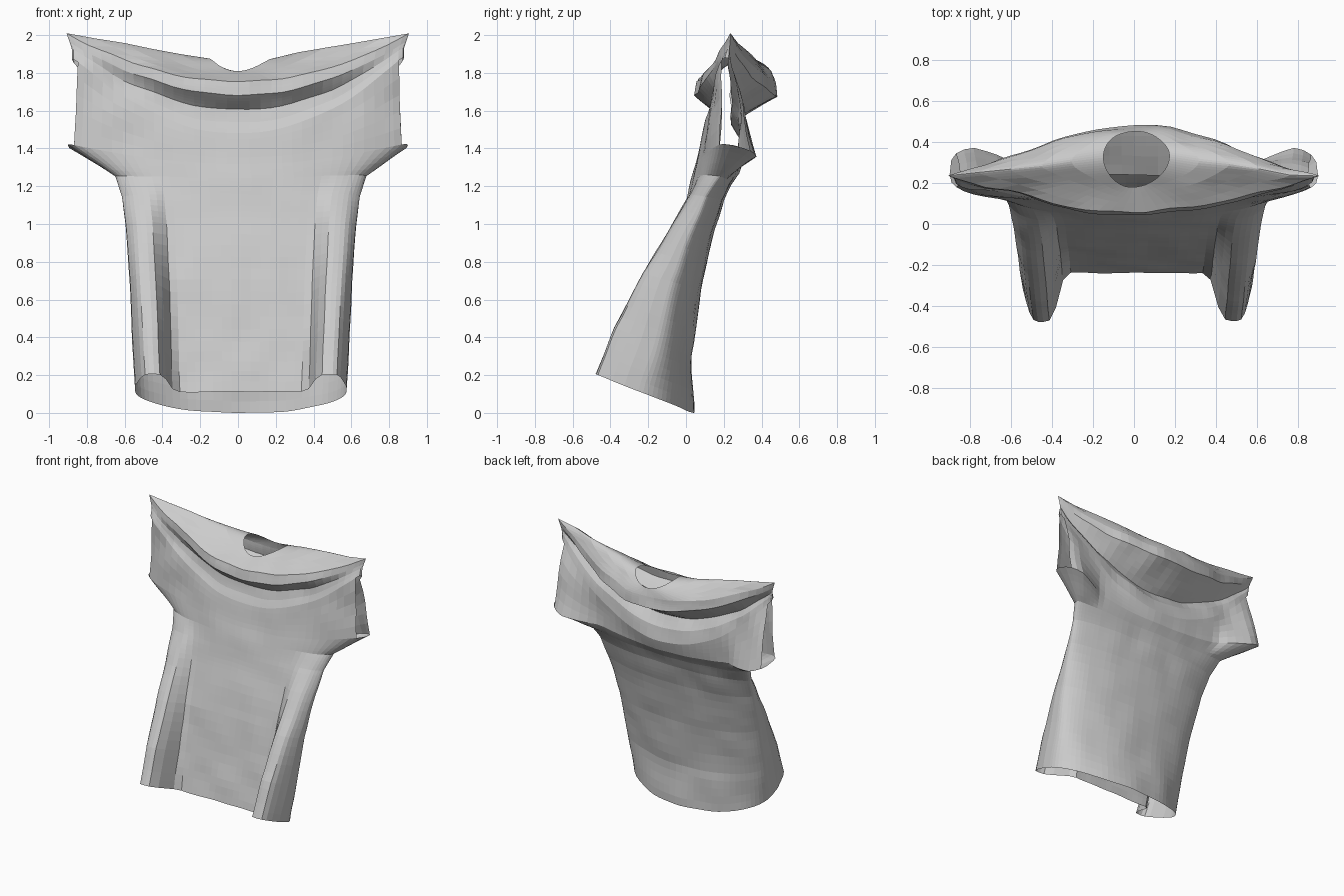
import bpy, bmesh, math
from mathutils import Vector, noise

if "Cube" in bpy.data.objects:
    bpy.data.objects.remove(bpy.data.objects["Cube"])

SEGMENTS = 72
STEPS = 5          # rows between two key rings

cloth = bpy.data.materials.new("light_grey_cloth")
cloth.use_nodes = True
cloth.diffuse_color = (0.6, 0.6, 0.6, 1)
cloth.node_tree.nodes["Principled BSDF"].inputs["Base Color"].default_value = (0.6, 0.6, 0.6, 1)


def ring(z, slope, width, y_side, y_front, y_back, lobe, blunt, rise=0.0, cuff=0.0):
    """One closed row of the shirt; lobe is the front corner fold, rise lifts the ends."""
    points = []
    torso = min(width, 0.68)
    for i in range(SEGMENTS):
        a = math.tau * i / SEGMENTS
        u = math.cos(a)
        bulge = max(0, 1 - u * u) ** blunt
        # The sleeves stretch only the ends of a row
        x = torso * u + (width - torso) * u ** 7
        if math.sin(a) < 0:
            y = y_side + (y_front - y_side) * bulge
            y -= lobe * math.exp(-((abs(x) - 0.465 - 0.05 * z) / 0.09) ** 4)
        else:
            y = y_side + (y_back - y_side) * bulge
            y += cuff * min(1, bulge * 2) * max(0, abs(u) - 0.75) * 4
        lift = rise * (x / 0.9) ** 2
        if width < 0.68:
            x += 0.015
        points.append(Vector((x, y, z + slope * (y_back - y) + lift)))
    return points


# Key rows: hem, waist, chest, armpit, sleeve, back ridge, shelf, crease, overhanging lip
keys = [
    ring(0.00, 0.40, 0.56, -0.25, -0.24, 0.04, 0.23, 0.5),
    ring(0.30, 0.38, 0.575, -0.17, -0.18, 0.03, 0.20, 0.5),
    ring(0.65, 0.30, 0.59, -0.08, -0.11, 0.08, 0.13, 0.5),
    ring(0.97, 0.20, 0.61, 0.03, -0.03, 0.15, 0.06, 0.5),
    ring(1.13, 0.15, 0.63, 0.10, 0.01, 0.20, 0.02, 0.5),
    ring(1.21, 0.15, 0.665, 0.17, 0.03, 0.24, 0, 0.45, 0.06),
    ring(1.27, 0.20, 0.90, 0.24, 0.05, 0.28, 0, 0.32, 0.14, 0.15),
    ring(1.35, 0.60, 0.88, 0.23, 0.09, 0.305, 0, 0.4, 0.50),
    ring(1.45, 0.50, 0.88, 0.23, 0.115, 0.29, 0, 0.45, 0.45),
    ring(1.53, 0.70, 0.88, 0.23, 0.13, 0.24, 0, 0.5, 0.41),
    ring(1.67, 0.04, 0.89, 0.23, 0.04, 0.48, 0, 0.8, 0.29),
    ring(1.75, 0.02, 0.905, 0.23, 0.06, 0.465, 0, 0.8, 0.25),
]

# Neck hole in the middle of the shoulders
neck = []
for i in range(SEGMENTS):
    a = math.tau * i / SEGMENTS
    neck.append(Vector((0.01 + 0.16 * math.cos(a), 0.32 + 0.13 * math.sin(a),
                        1.81 + 0.07 * math.cos(a) ** 2)))
keys.append(neck)

rows = []
for low, high in zip(keys, keys[1:]):
    for s in range(STEPS):
        rows.append([p.lerp(q, s / STEPS) for p, q in zip(low, high)])
rows.append(keys[-1])


# Gentle crumples in the cloth
def crumple(p):
    amount = 0.01 + 0.012 * max(0, min(1, (p.z - 1.4) * 3))
    return p + amount * noise.noise_vector(p * 5) * Vector((0.3, 1, 0.6))


bm = bmesh.new()
grid = [[bm.verts.new(crumple(p)) for p in row] for row in rows]
first_cuff, last_cuff = 6 * STEPS, 7 * STEPS
half = SEGMENTS // 2
for r in range(len(grid) - 1):
    for i in range(SEGMENTS):
        # Leave the sleeve ends open
        from_end = min(abs(i + 0.5 - e) for e in (0, half, SEGMENTS))
        if first_cuff <= r < last_cuff and from_end < 2:
            continue
        j = (i + 1) % SEGMENTS
        bm.faces.new((grid[r][i], grid[r][j], grid[r + 1][j], grid[r + 1][i]))

# Rest the hem on the ground
lowest = min(v.co.z for v in bm.verts)
for v in bm.verts:
    v.co.z -= lowest
bmesh.ops.delete(bm, geom=[v for v in bm.verts if not v.link_faces], context='VERTS')
bmesh.ops.recalc_face_normals(bm, faces=bm.faces)

mesh = bpy.data.meshes.new("shirt")
bm.to_mesh(mesh)
bm.free()
mesh.materials.append(cloth)
shirt = bpy.data.objects.new("shirt", mesh)
bpy.context.collection.objects.link(shirt)
